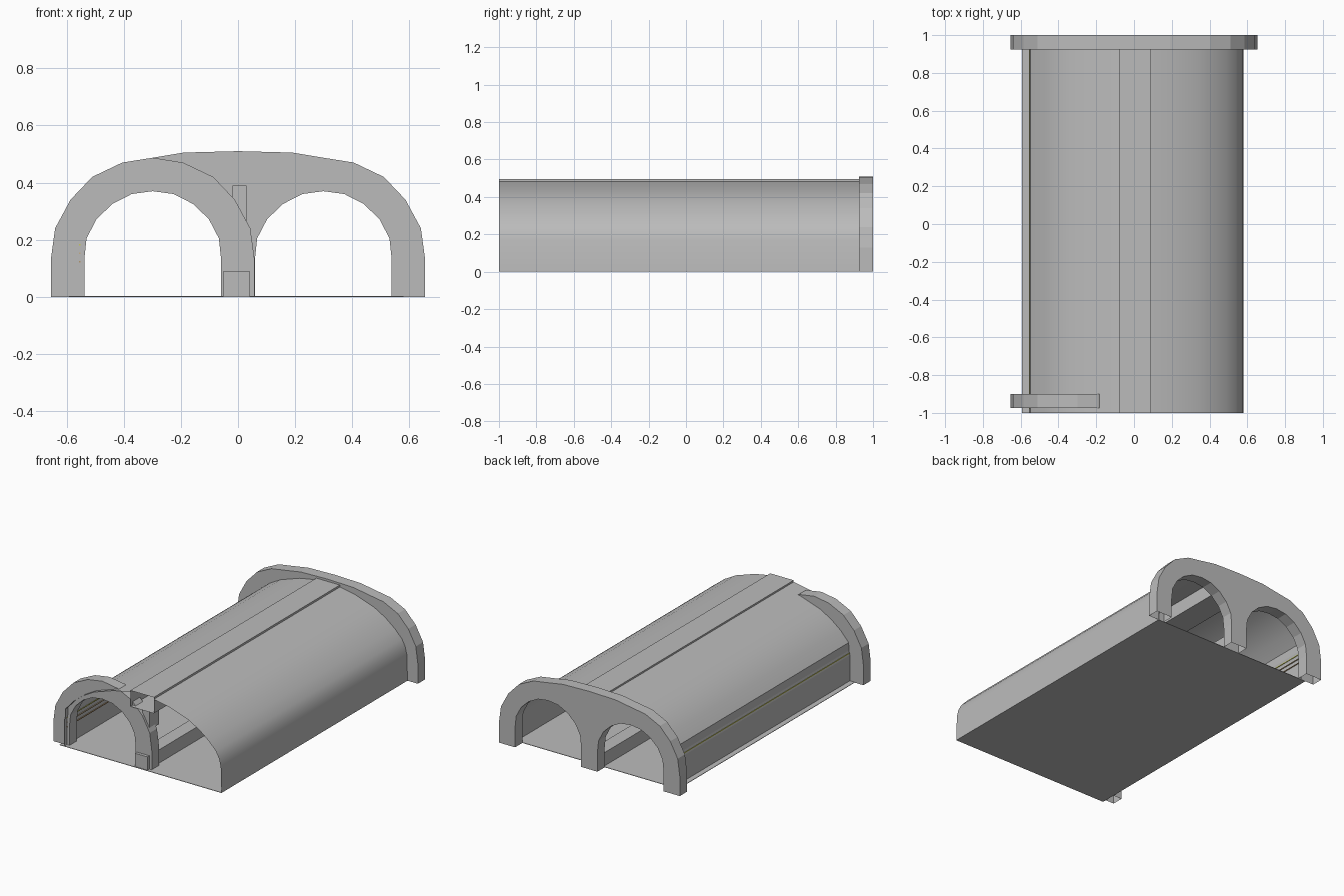
import bpy, bmesh

if "Cube" in bpy.data.objects:
    bpy.data.objects.remove(bpy.data.objects["Cube"])

def extrude(name, pts, y0, y1, closed=True, caps=True, smooth=False, color=None, open_feet=False):
    """Extrude an x-z profile along y."""
    bm = bmesh.new()
    a = [bm.verts.new((x, y0, z)) for x, z in pts]
    b = [bm.verts.new((x, y1, z)) for x, z in pts]
    n = len(pts)
    for i in range(n if closed else n - 1):
        j = (i + 1) % n
        if open_feet and pts[i][1] == pts[j][1] == 0:
            continue
        bm.faces.new((a[i], a[j], b[j], b[i]))
    if closed and caps:
        bm.faces.new(a)
        bm.faces.new(b[::-1])
    bmesh.ops.recalc_face_normals(bm, faces=bm.faces)
    me = bpy.data.meshes.new(name)
    bm.to_mesh(me)
    bm.free()
    ob = bpy.data.objects.new(name, me)
    bpy.context.collection.objects.link(ob)
    if smooth:
        bpy.context.view_layer.objects.active = ob
        ob.select_set(True)
        bpy.ops.object.shade_smooth_by_angle(angle=0.6)
        ob.select_set(False)
    if color:
        mat = bpy.data.materials.new(name + "_paint")
        mat.diffuse_color = (*color, 1)
        mat.use_nodes = True
        mat.node_tree.nodes["Principled BSDF"].inputs["Base Color"].default_value = mat.diffuse_color
        me.materials.append(mat)
    return ob

def rect(x0, x1, z0, z1):
    return [(x0, z0), (x1, z0), (x1, z1), (x0, z1)]

def mirror(pts, c=0.0):
    """Points mirrored about x = c, in reverse order."""
    return [(2 * c - x, z) for x, z in reversed(pts)]

C = 0.2985  # centre of each tunnel bore
GREY = (.5, .5, .5)

# Shared arch outlines, left half
outer = [(-.655, 0), (-.655, .13), (-.64, .24), (-.586, .34), (-.51, .42), (-.405, .47)]
inner = [(-.538, 0), (-.538, .13), (-.53, .205), (-.495, .272), (-.44, .325), (-.372, .36)]
left_bore = inner + [(-C, .37)] + mirror(inner, -C)
right_bore = mirror(left_bore)

# Rear double portal, open under its feet
half = outer + [(-C, .487), (-.19, .505)]
profile = half + [(0, .51)] + mirror(half) + right_bore[::-1] + left_bore[::-1]
extrude("rear_double_portal", profile, .925, 1, color=GREY, open_feet=True)

# Front single portal
profile = outer + [(-C, .487)] + mirror(outer, -C) + left_bore[::-1]
extrude("front_single_portal", profile, -.975, -.9, color=GREY, open_feet=True)

# Thin vaulted roof: the right half comes down to the floor, the left half stops at a wall
right_roof = [(.09, .482), (.2, .462), (.34, .415), (.42, .37), (.49, .315),
              (.54, .262), (.563, .22), (.575, .17), (.58, 0)]
left_roof = [(-.55, .2), (-.548, .25)] + mirror(right_roof[1:5]) + [(-.08, .484)]
extrude("right_roof", right_roof, -1, .93, closed=False, smooth=True, color=GREY)
extrude("left_roof", left_roof, -1, .93, closed=False, smooth=True, color=GREY)
extrude("left_wall", [(-.55, .2), (-.557, .17), (-.557, 0)], -1, .93, closed=False, color=GREY)

# Hollow duct under the ridge, with its lid slightly proud of the roof
extrude("ridge_duct", rect(-.08, .09, .39, .495), -1, .93, caps=False, color=GREY)

# Floor sheet, central kerb, and the box behind the front portal
extrude("floor", rect(-.592, .58, 0, .003), -1, .925, color=GREY)
extrude("central_kerb", rect(-.05, .04, .003, .09), -.995, .925, color=GREY)
extrude("portal_box", rect(-.02, .03, .25, .389), -.96, -.86, color=GREY)

# Coloured cables along the inside of the left wall
for i, col in enumerate([(.45, .3, .15), (.55, .42, .25), (.6, .6, .1)]):
    z = .12 + i * .03
    extrude(f"wall_cable_{i}", rect(-.556, -.551, z, z + .005), -.98, .92, color=col)
